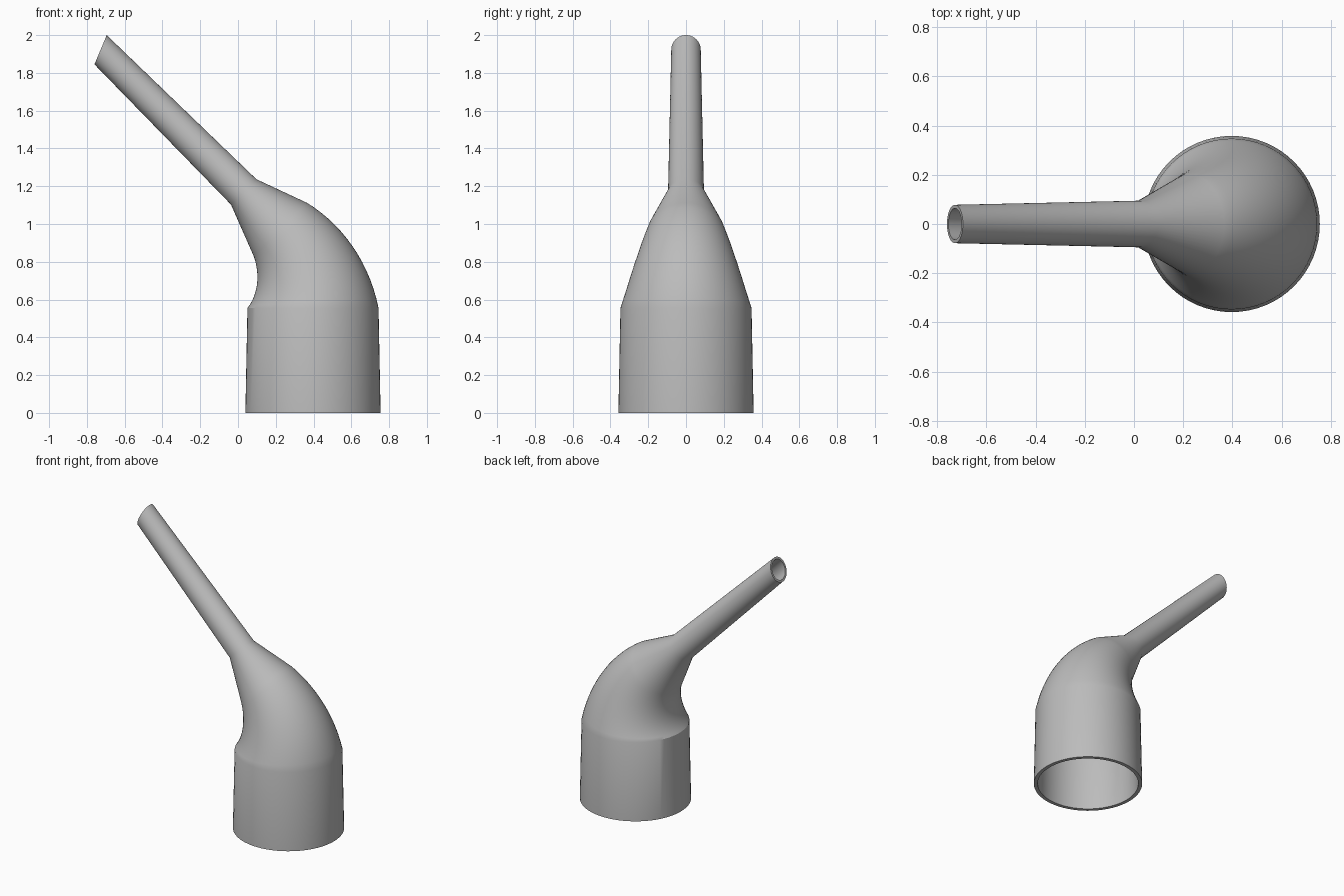
import bpy
import bmesh
from math import sin, cos, pi, radians
from mathutils import Vector

cube = bpy.data.objects.get("Cube")
if cube:
    bpy.data.objects.remove(cube, do_unlink=True)

SIDES = 64
BEND_STEPS = 14

grey = bpy.data.materials.new("plain_grey")
grey.use_nodes = True
colour = (0.5, 0.5, 0.5, 1)
grey.diffuse_color = colour
grey.node_tree.nodes["Principled BSDF"].inputs["Base Color"].default_value = colour


def section(x, z, tilt, radius, wall, stretch=1.0):
    """Tilted cross-section: centre, in-plane axis, radius, wall and stretch."""
    axis = Vector((cos(tilt), 0, sin(tilt)))
    return Vector((x, 0, z)), axis, radius, wall, stretch


# Socket: slightly tapered straight sleeve
sections = [section(0.397, 0, 0, 0.358, 0.025)]

# Elbow: arc about a pivot, narrowing steadily
pivot_x, pivot_z, bend_radius = -0.19, 0.555, 0.587
for i in range(BEND_STEPS + 1):
    t = i / BEND_STEPS
    a = radians(45) * t
    sections.append(section(pivot_x + bend_radius * cos(a),
                            pivot_z + bend_radius * sin(a),
                            a, 0.347 - 0.147 * t, 0.025 - 0.007 * t))

# Cone to the neck, then the long spout with its obliquely cut tip
sections.append(section(0.03, 1.17, radians(45), 0.095, 0.017))
sections.append(section(-0.7275, 1.9225, radians(67.3), 0.078, 0.014, 1.077))

bm = bmesh.new()


def add_ring(sec, inside):
    centre, axis, radius, wall, stretch = sec
    r = radius - wall if inside else radius
    ring = []
    for k in range(SIDES):
        a = 2 * pi * k / SIDES
        ring.append(bm.verts.new(centre + axis * (r * stretch * cos(a))
                                 + Vector((0, r * sin(a), 0))))
    return ring


# Outer skin up, inner skin down, closed at both rims
loops = [add_ring(s, False) for s in sections]
loops += [add_ring(s, True) for s in reversed(sections)]
for low, high in zip(loops, loops[1:] + loops[:1]):
    for k in range(SIDES):
        n = (k + 1) % SIDES
        bm.faces.new((low[k], low[n], high[n], high[k]))
bmesh.ops.recalc_face_normals(bm, faces=bm.faces)

mesh = bpy.data.meshes.new("angled_nozzle")
bm.to_mesh(mesh)
bm.free()
mesh.materials.append(grey)
nozzle = bpy.data.objects.new("angled_nozzle", mesh)
bpy.context.collection.objects.link(nozzle)

bpy.ops.object.select_all(action='DESELECT')
nozzle.select_set(True)
bpy.context.view_layer.objects.active = nozzle
bpy.ops.object.shade_smooth_by_angle(angle=radians(30))
